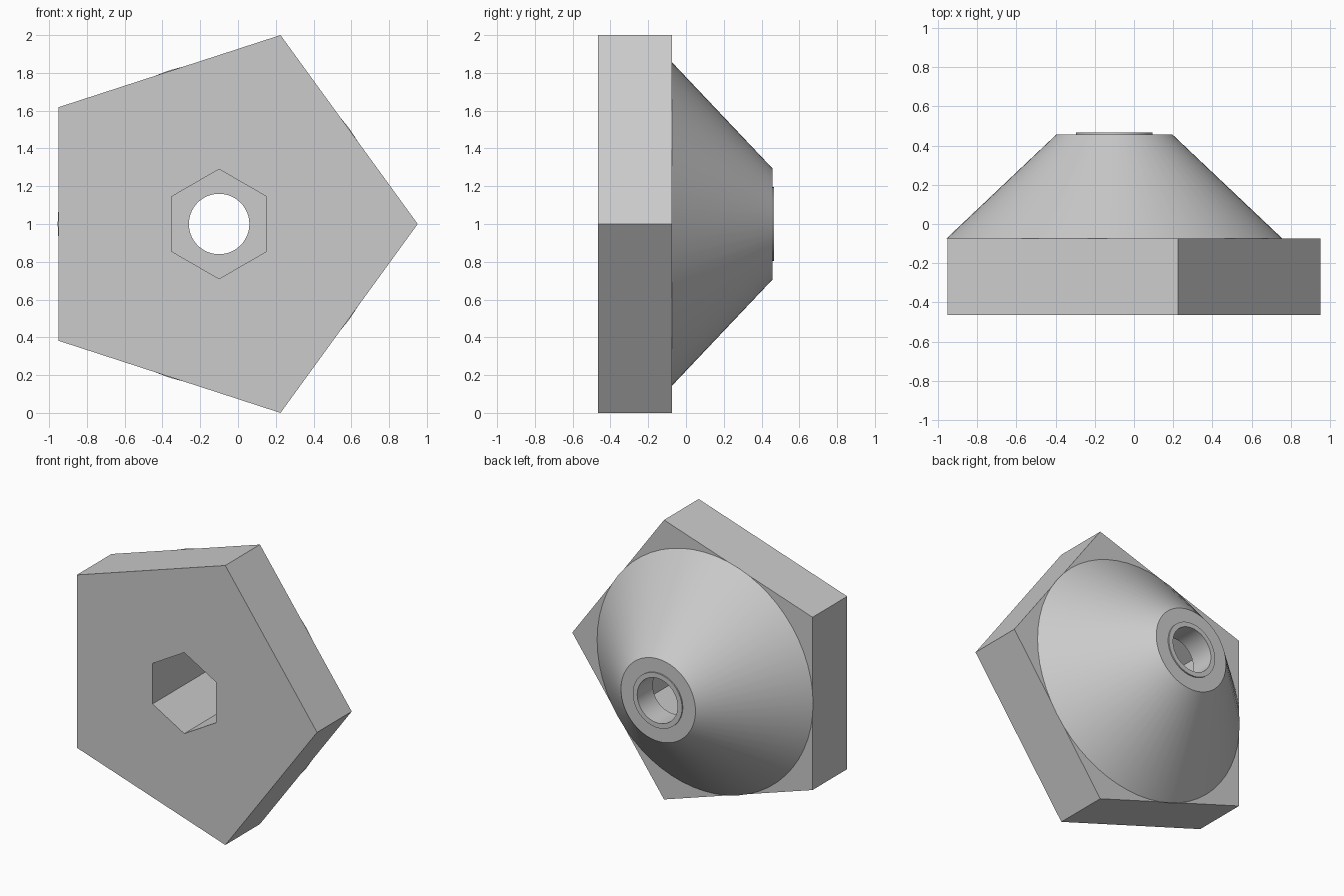
import bpy, bmesh
from math import cos, sin, pi, radians

if "Cube" in bpy.data.objects:
    bpy.data.objects.remove(bpy.data.objects["Cube"])

N = 60                    # divisible so pentagon and hexagon corners land on a step
AXIS_X, AXIS_Z = -0.10, 1.0

grey = bpy.data.materials.new("plain grey")
grey.use_nodes = True
color = (0.6, 0.6, 0.6, 1)
grey.diffuse_color = color
grey.node_tree.nodes["Principled BSDF"].inputs["Base Color"].default_value = color


def outline(bm, y, radius, sides=0, turn=0.0):
    """Ring of N points: a circle, or a polygon when sides is given."""
    ring = []
    for i in range(N):
        a = 2 * pi * i / N
        r = radius
        if sides:
            half = pi / sides
            r *= cos(half) / cos((a - turn) % (2 * half) - half)
        ring.append(bm.verts.new((AXIS_X + r * cos(a), y, AXIS_Z + r * sin(a))))
    return ring


def closed_loft(name, sections):
    """Join consecutive outlines, and the last back to the first."""
    bm = bmesh.new()
    rings = [outline(bm, *s) for s in sections]
    for k, ring in enumerate(rings):
        nxt = rings[(k + 1) % len(rings)]
        for i in range(N):
            j = (i + 1) % N
            bm.faces.new((ring[i], ring[j], nxt[j], nxt[i]))
    bmesh.ops.recalc_face_normals(bm, faces=bm.faces)
    mesh = bpy.data.meshes.new(name)
    bm.to_mesh(mesh)
    bm.free()
    mesh.materials.append(grey)
    obj = bpy.data.objects.new(name, mesh)
    bpy.context.collection.objects.link(obj)
    bpy.ops.object.select_all(action='DESELECT')
    obj.select_set(True)
    bpy.context.view_layer.objects.active = obj
    bpy.ops.object.shade_smooth_by_angle(angle=radians(25))


FRONT, SEAT, SOCKET_END, TIP, LIP = -0.465, -0.073, 0.29, 0.457, 0.466
HEX = (0.29, 6, pi / 6)
PENTAGON = (1.0515, 5, 0.0)

# Pentagonal plate with the hexagonal socket through it
closed_loft("pentagon_plate", [
    (FRONT, *HEX), (FRONT, *PENTAGON), (SEAT, *PENTAGON), (SEAT, *HEX)])

# Cone with raised lip, round bore and the rest of the socket
closed_loft("cone_body", [
    (SEAT, *HEX), (SEAT, 0.855), (TIP, 0.295), (TIP, 0.195), (LIP, 0.195),
    (LIP, 0.16), (SOCKET_END, 0.16), (SOCKET_END, *HEX)])
